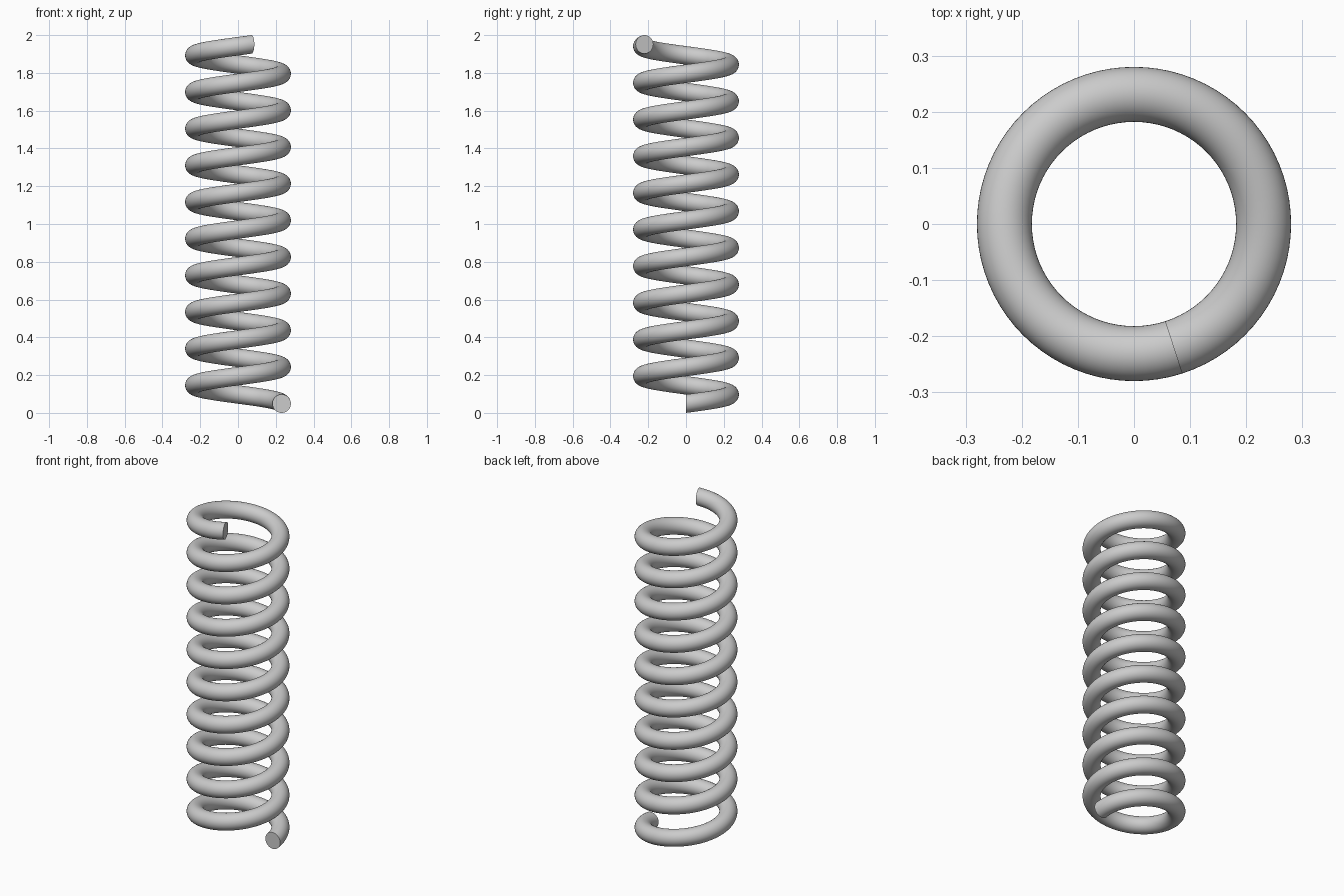
import bpy, bmesh
from math import cos, sin, tau, radians

if "Cube" in bpy.data.objects:
    bpy.data.objects.remove(bpy.data.objects["Cube"])

COIL_R, WIRE_R = 0.231, 0.049
TURNS, HEIGHT = 9.8, 2.0
STEPS, SIDES = 784, 40          # 80 steps per turn
RISE = HEIGHT - 2 * WIRE_R

bm = bmesh.new()

# Round wire section, held in the radial plane along the helix
rings = []
for i in range(STEPS + 1):
    t = i / STEPS
    a = tau * TURNS * t
    ring = []
    for j in range(SIDES):
        b = tau * j / SIDES
        r = COIL_R + WIRE_R * cos(b)
        ring.append(bm.verts.new((r * cos(a), r * sin(a),
                                  WIRE_R + RISE * t + WIRE_R * sin(b))))
    rings.append(ring)

# Wire surface
for lo, hi in zip(rings, rings[1:]):
    for j in range(SIDES):
        k = (j + 1) % SIDES
        bm.faces.new((lo[j], hi[j], hi[k], lo[k]))

# Flat cut ends
bm.faces.new(rings[0])
bm.faces.new(rings[-1][::-1])
bmesh.ops.recalc_face_normals(bm, faces=bm.faces)

mesh = bpy.data.meshes.new("coil_spring")
bm.to_mesh(mesh)
bm.free()
spring = bpy.data.objects.new("coil_spring", mesh)
bpy.context.collection.objects.link(spring)

bpy.context.view_layer.objects.active = spring
spring.select_set(True)
bpy.ops.object.shade_smooth_by_angle(angle=radians(30))
